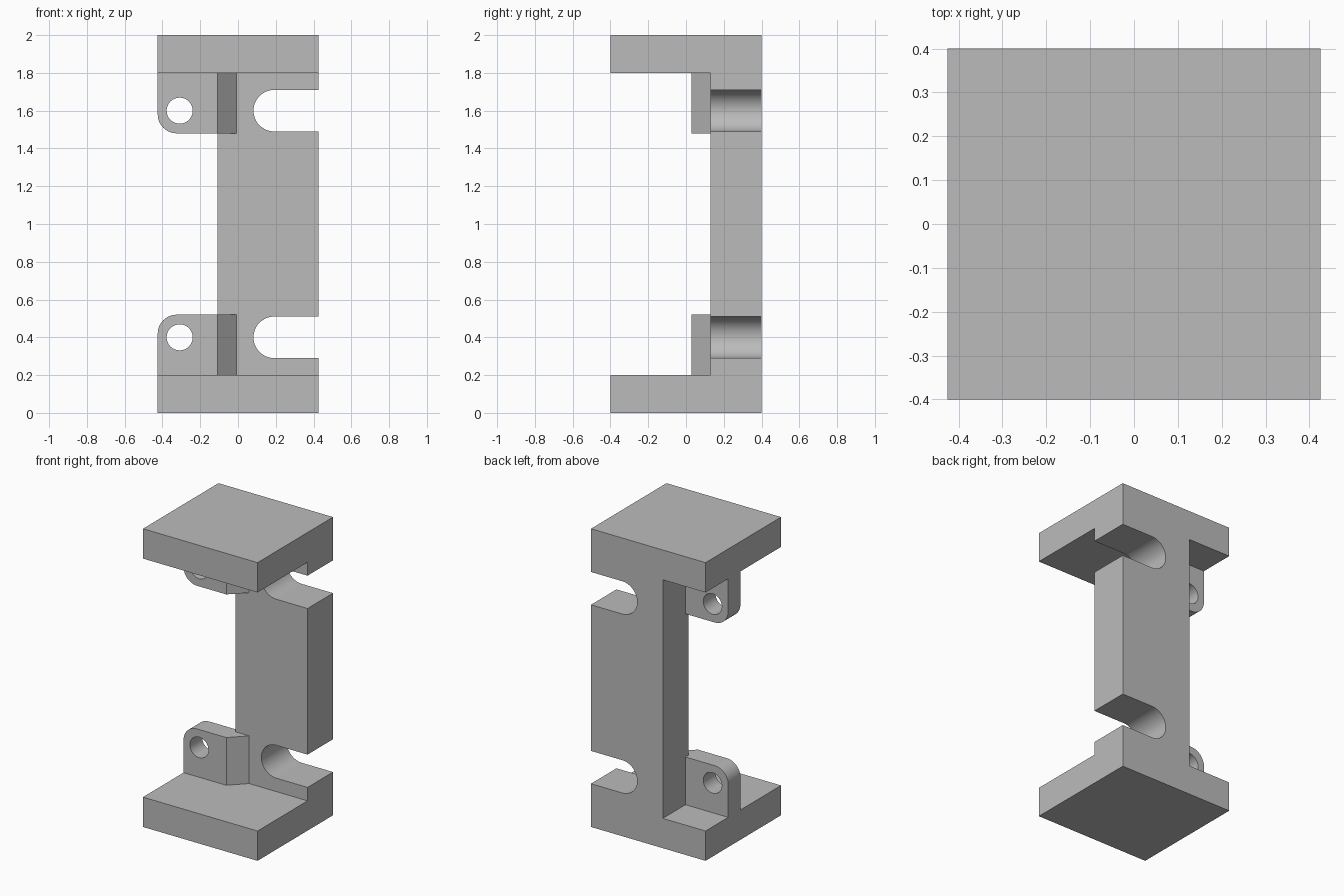
import bpy, bmesh
from math import cos, sin, pi
from mathutils import Vector

cube = bpy.data.objects.get("Cube")
if cube:
    bpy.data.objects.remove(cube, do_unlink=True)

HX, HY = 0.425, 0.4              # half width and half depth
HEIGHT, SLAB = 2.0, 0.2          # full height, end slab thickness
WEB_X, WEB_Y = -0.108, 0.13      # inner side and front of the upright web
LUG_FRONT, LUG_BACK = 0.03, 0.16
HOLE_Z = 0.4

grey = bpy.data.materials.new("plain grey")
grey.use_nodes = True
colour = (0.5, 0.5, 0.5, 1)
grey.diffuse_color = colour
grey.node_tree.nodes["Principled BSDF"].inputs["Base Color"].default_value = colour


def arc(cx, cz, r, start, end, steps):
    angles = [start + (end - start) * i / steps for i in range(steps + 1)]
    return [(cx + r * cos(a), cz + r * sin(a)) for a in angles]


def prism(name, profile, low, high, axis="y"):
    """Extrude a closed profile (x,z along y, or y,z along x)."""
    bm = bmesh.new()
    place = (lambda p, d: (p[0], d, p[1])) if axis == "y" else (lambda p, d: (d, p[0], p[1]))
    base = bm.faces.new([bm.verts.new(place(p, low)) for p in profile])
    moved = bmesh.ops.extrude_face_region(bm, geom=[base])["geom"]
    offset = Vector((0, high - low, 0) if axis == "y" else (high - low, 0, 0))
    bmesh.ops.translate(bm, vec=offset, verts=[v for v in moved if isinstance(v, bmesh.types.BMVert)])
    bmesh.ops.recalc_face_normals(bm, faces=bm.faces)
    mesh = bpy.data.meshes.new(name)
    bm.to_mesh(mesh)
    bm.free()
    mesh.materials.append(grey)
    obj = bpy.data.objects.new(name, mesh)
    bpy.context.collection.objects.link(obj)
    return obj


def activate(obj):
    bpy.ops.object.select_all(action="DESELECT")
    obj.select_set(True)
    bpy.context.view_layer.objects.active = obj


def cut(obj, cutter):
    activate(obj)
    mod = obj.modifiers.new("cut", "BOOLEAN")
    mod.operation, mod.solver, mod.object = "DIFFERENCE", "EXACT", cutter
    bpy.ops.object.modifier_apply(modifier=mod.name)
    bpy.data.objects.remove(cutter, do_unlink=True)


def smooth(obj):
    activate(obj)
    bpy.ops.object.shade_smooth_by_angle(angle=pi / 6)


# Body: C-shaped side profile holding both slabs and the web
top = HEIGHT - SLAB
body = prism("body", [(-HY, 0), (HY, 0), (HY, HEIGHT), (-HY, HEIGHT),
                      (-HY, top), (WEB_Y, top), (WEB_Y, SLAB), (-HY, SLAB)], -HX, HX, "x")

# Narrow the web on one side
cut(body, prism("web_cutter", [(-1, SLAB), (WEB_X, SLAB), (WEB_X, top), (-1, top)], -1, 1))

# Round-ended slots open to the other side
for z in (HOLE_Z, HEIGHT - HOLE_Z):
    slot = arc(0.192, z, 0.11, pi / 2, 3 * pi / 2, 24) + [(1, z - 0.11), (1, z + 0.11)]
    cut(body, prism("slot_cutter", slot, 0, 1))
smooth(body)

# Drilled lugs with a rounded outer corner and a bevelled inner end
LUG_TOP, LUG_END, ROUND = 0.52, -0.008, 0.1
for name, flip in (("lower_lug", False), ("upper_lug", True)):
    z_of = lambda z: HEIGHT - z if flip else z
    outline = [(-HX, SLAB), (LUG_END, SLAB), (LUG_END, LUG_TOP)]
    outline += arc(-HX + ROUND, LUG_TOP - ROUND, ROUND, pi / 2, pi, 12)
    lug = prism(name, [(x, z_of(z)) for x, z in outline], WEB_Y, LUG_BACK)

    # Front portion: extrude the front face and pull its inner edge back
    bm = bmesh.new()
    bm.from_mesh(lug.data)
    front = min(bm.faces, key=lambda f: f.calc_center_median().y)
    moved = bmesh.ops.extrude_face_region(bm, geom=[front])["geom"]
    if front.is_valid:
        bmesh.ops.delete(bm, geom=[front], context="FACES_ONLY")
    for v in moved:
        if isinstance(v, bmesh.types.BMVert):
            v.co.y = LUG_FRONT
            if v.co.x > LUG_END - 0.01:
                v.co.x = WEB_X
    bmesh.ops.recalc_face_normals(bm, faces=bm.faces)
    bm.to_mesh(lug.data)
    bm.free()

    cut(lug, prism("hole_cutter", arc(-0.309, z_of(HOLE_Z), 0.069, 0, 2 * pi * 31 / 32, 31), -1, 1))
    smooth(lug)
